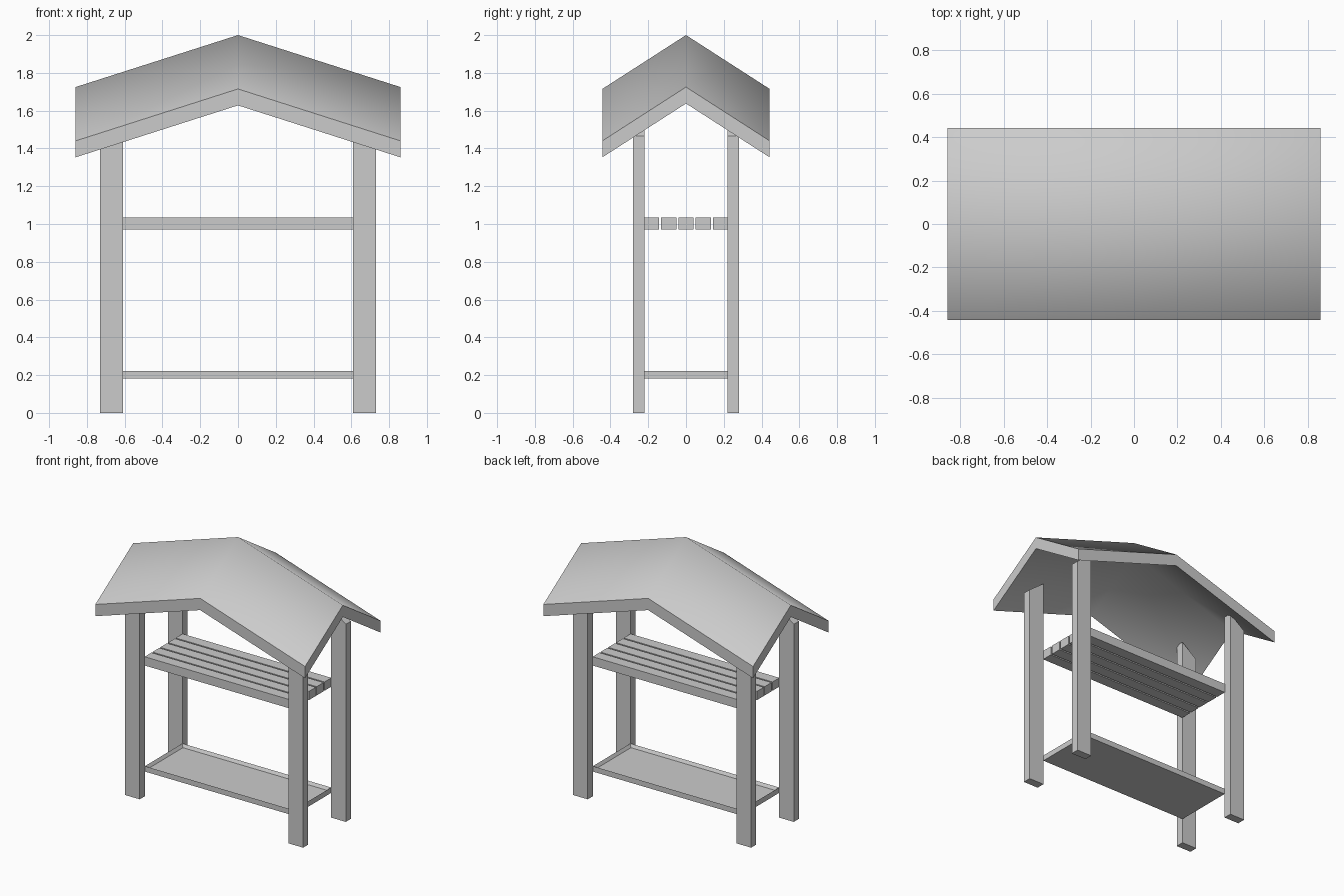
import bpy, bmesh

if "Cube" in bpy.data.objects:
    bpy.data.objects.remove(bpy.data.objects["Cube"])


def finish(name, bm):
    bmesh.ops.recalc_face_normals(bm, faces=bm.faces[:])
    mesh = bpy.data.meshes.new(name)
    bm.to_mesh(mesh)
    bm.free()
    obj = bpy.data.objects.new(name, mesh)
    bpy.context.collection.objects.link(obj)
    return obj


def box_bm(x0, x1, y0, y1, z0, z1):
    bm = bmesh.new()
    bmesh.ops.create_cube(bm, size=1)
    for v in bm.verts:
        v.co = (x1 if v.co.x > 0 else x0,
                y1 if v.co.y > 0 else y0,
                z1 if v.co.z > 0 else z0)
    return bm


# Posts: tops cut on a slope, higher on the inner side
for sx, side in ((-1, "left"), (1, "right")):
    for y0, end in ((-0.28, "front"), (0.22, "back")):
        bm = box_bm(min(sx * 0.61, sx * 0.73), max(sx * 0.61, sx * 0.73),
                    y0, y0 + 0.06, 0, 1.465)
        for v in bm.verts:
            if v.co.z > 1 and abs(v.co.x) < 0.67:
                v.co.z = 1.555
        finish(f"{end}_{side}_post", bm)

# Slatted shelf
for i in range(5):
    y = (i - 2) * 0.0912
    finish(f"shelf_slat_{i + 1}", box_bm(-0.61, 0.61, y - 0.04, y + 0.04, 0.97, 1.035))

# Lower tray with a raised rim
bm = box_bm(-0.61, 0.61, -0.22, 0.22, 0.183, 0.223)
bm.normal_update()
top = [f for f in bm.faces if f.normal.z > 0.9]
bmesh.ops.inset_region(bm, faces=top, thickness=0.02)
for v in {v for f in top for v in f.verts}:
    v.co.z -= 0.022
finish("lower_tray", bm)

# Roof: folded along both axes, thick, with a smooth skin and a sharp rim
HX, HY, THICK = 0.86, 0.443, 0.087
bm = bmesh.new()
bmesh.ops.create_grid(bm, x_segments=2, y_segments=2, size=1)
for v in bm.verts:
    x, y = v.co.x, v.co.y
    v.co = (x * HX, y * HY, 2 - 0.275 * abs(x) - 0.285 * abs(y))
skin = bm.faces[:]
ext = bmesh.ops.extrude_face_region(bm, geom=skin, use_keep_orig=True)
for v in ext["geom"]:
    if isinstance(v, bmesh.types.BMVert):
        v.co.z -= THICK
bm.normal_update()
for f in bm.faces:
    f.smooth = abs(f.normal.z) > 0.5
for e in bm.edges:
    if any(not f.smooth for f in e.link_faces):
        e.smooth = False
finish("roof", bm)
